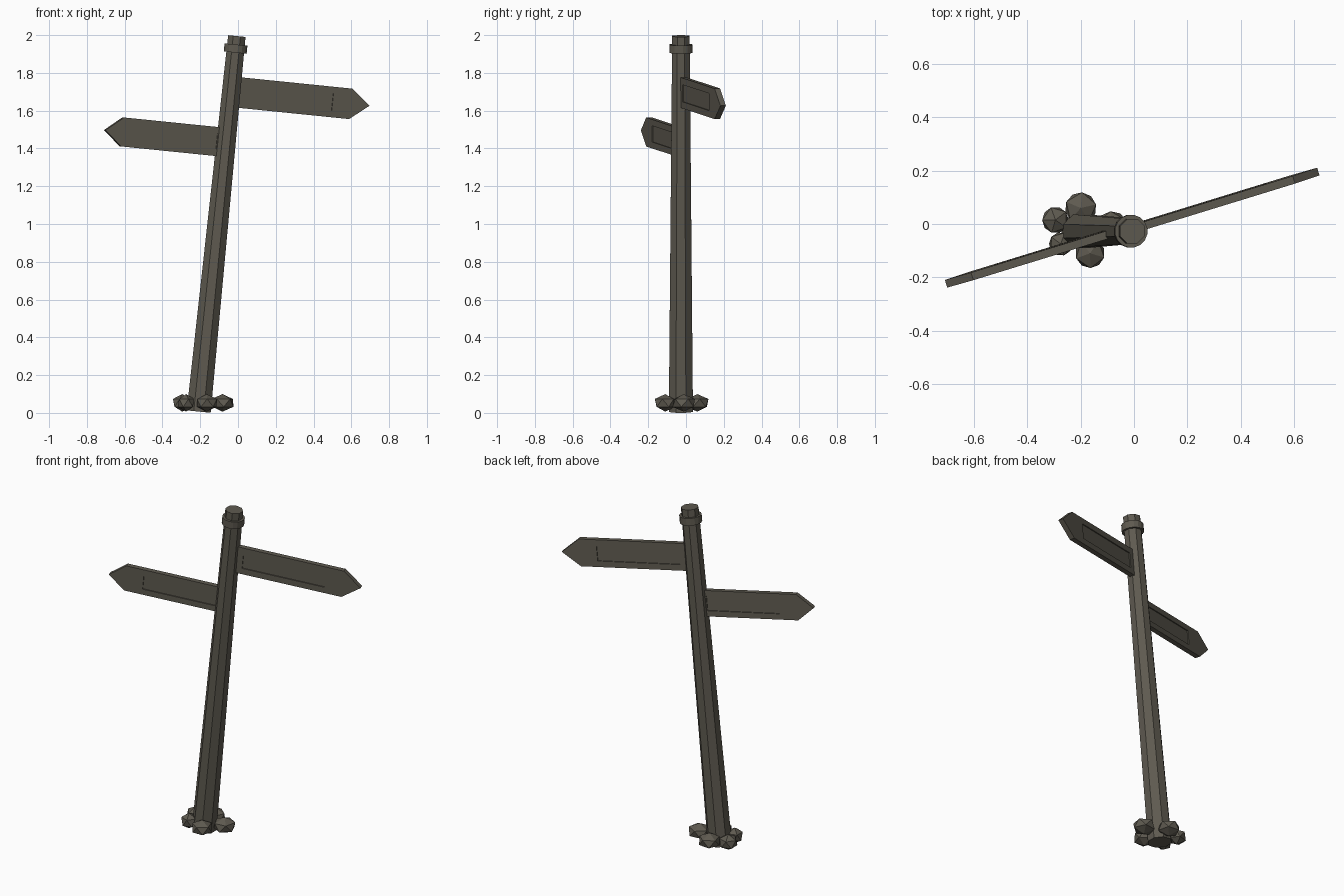
import bpy, bmesh, math, random
from mathutils import Matrix, Vector

cube = bpy.data.objects.get("Cube")
if cube:
    bpy.data.objects.remove(cube, do_unlink=True)

random.seed(4)

wood = bpy.data.materials.new("weathered_grey_brown")
wood.use_nodes = True
colour = (0.112, 0.102, 0.080, 1)
wood.diffuse_color = colour
wood.node_tree.nodes["Principled BSDF"].inputs["Base Color"].default_value = colour

# The whole post leans towards +x
LEAN = math.radians(5.8)
FRAME = Matrix.Translation((-0.208, -0.027, 0.007)) @ Matrix.Rotation(LEAN, 4, 'Y')
TURN = Matrix.Rotation(math.radians(17), 4, 'Z')


def finish(name, bm, matrix):
    bmesh.ops.recalc_face_normals(bm, faces=bm.faces)
    mesh = bpy.data.meshes.new(name)
    bm.to_mesh(mesh)
    bm.free()
    mesh.materials.append(wood)
    obj = bpy.data.objects.new(name, mesh)
    obj.matrix_world = matrix
    bpy.context.collection.objects.link(obj)
    return obj


def column(name, sides, r_low, r_high, z_low, z_high):
    bm = bmesh.new()
    place = Matrix.Translation((0, 0, (z_low + z_high) / 2)) @ Matrix.Rotation(math.pi / sides, 4, 'Z')
    bmesh.ops.create_cone(bm, cap_ends=True, segments=sides, radius1=r_low,
                          radius2=r_high, depth=z_high - z_low, matrix=place)
    finish(name, bm, FRAME)


def sign(name, side, height, half, shoulder, tip, panel_start, panel_end):
    """Pointed board with a shallow recessed panel on both faces."""
    thick, depth, p = 0.015, 0.006, half * 0.56
    outline = [(0, -half), (shoulder, -half), (tip, 0), (shoulder, half), (0, half)]
    panel = [(panel_start, -p), (panel_end, -p), (panel_end, p), (panel_start, p)]
    bm = bmesh.new()
    rings = []
    for s in (-1, 1):
        def ring(points, y):
            return [bm.verts.new((side * x, y, z)) for x, z in points]
        o = ring(outline, s * thick)
        lip = ring(panel, s * thick)
        floor = ring(panel, s * (thick - depth))
        for f in ((o[0], o[1], lip[1], lip[0]),
                  (o[1], o[2], o[3], lip[2], lip[1]),
                  (o[3], o[4], lip[3], lip[2]),
                  (o[4], o[0], lip[0], lip[3]), floor):
            bm.faces.new(f)
        for i in range(4):
            j = (i + 1) % 4
            bm.faces.new((lip[i], lip[j], floor[j], floor[i]))
        rings.append(o)
    a, b = rings
    for i in range(5):
        j = (i + 1) % 5
        bm.faces.new((a[i], a[j], b[j], b[i]))
    finish(name, bm, FRAME @ Matrix.Translation((0, 0, height)) @ TURN)


# Post with a collar near its top
column("post", 8, 0.069, 0.050, 0, 1.998)
column("collar", 16, 0.062, 0.062, 1.910, 1.953)

# Direction boards
sign("left_sign", 1, 1.702, 0.081, 0.66, 0.765, 0.08, 0.56)
sign("right_sign", -1, 1.432, 0.077, 0.58, 0.675, 0.055, 0.475)

# Ring of faceted stones: x, y, radius
stones = [(-0.20, 0.06, 0.064), (-0.295, 0.015, 0.054), (-0.275, -0.075, 0.048),
          (-0.165, -0.11, 0.060), (-0.082, -0.012, 0.065)]
for n, (x, y, r) in enumerate(stones):
    bm = bmesh.new()
    bmesh.ops.create_icosphere(bm, subdivisions=1, radius=r * 1.03)
    spin = Matrix.Rotation(random.uniform(0, math.tau), 4, 'Z')
    squash = Matrix.Diagonal((1, 1, 0.045 / r, 1))
    finish(f"stone_{n + 1}", bm, Matrix.Translation((x, y, 0.053)) @ squash @ spin)
